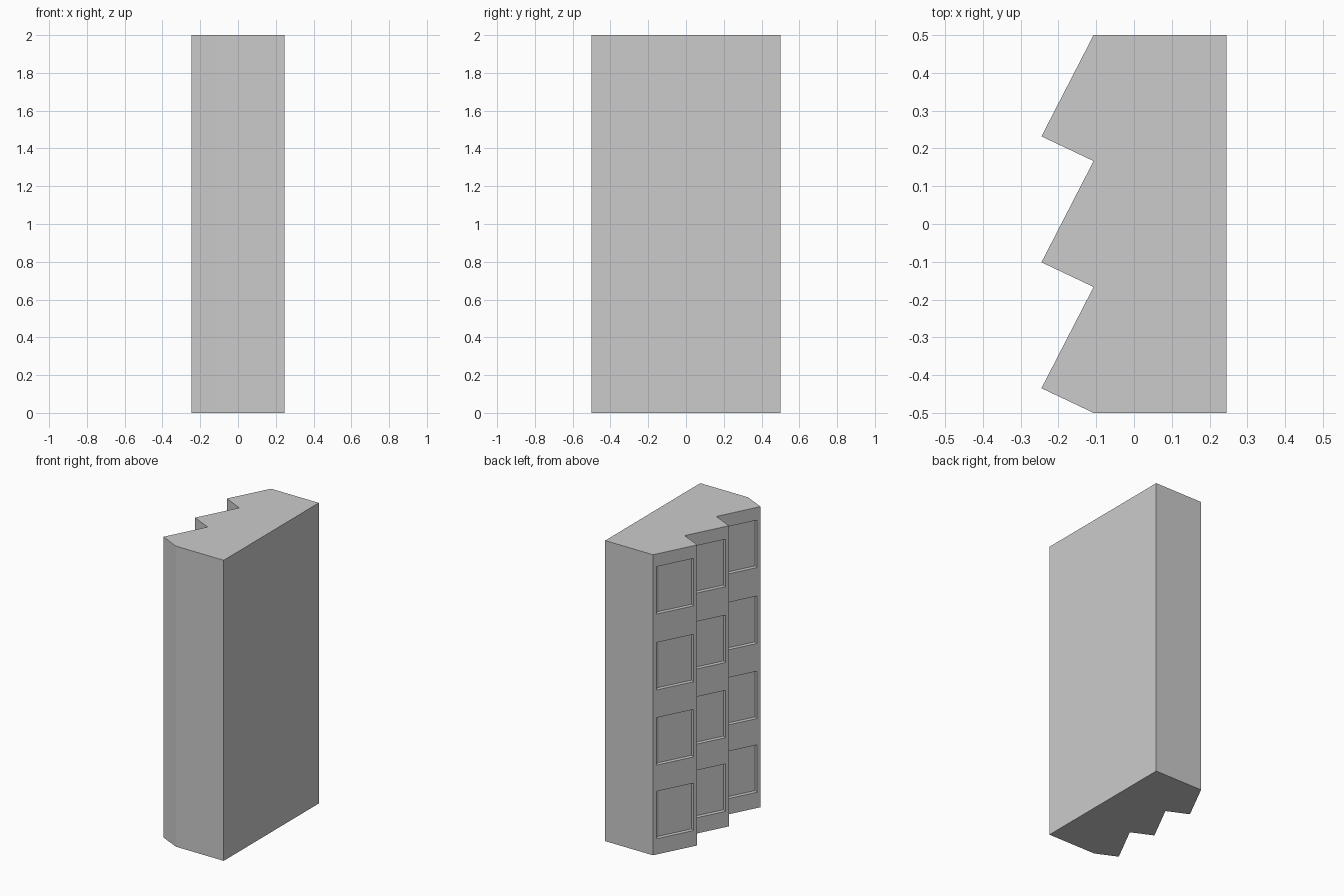
import bpy
import bmesh
from mathutils import Vector

cube = bpy.data.objects.get("Cube")
if cube:
    bpy.data.objects.remove(cube, do_unlink=True)

# Single concrete colour
grey = bpy.data.materials.new("concrete_grey")
grey.use_nodes = True
colour = (0.6, 0.6, 0.6, 1.0)
grey.diffuse_color = colour
grey.node_tree.nodes["Principled BSDF"].inputs["Base Color"].default_value = colour

HALF_X, WALL_X = 0.245, -0.107
BAYS, BAY = 3, 1 / 3
TIP = 0.268            # distance from the back of a bay to its tip
POST, RAIL, DEPTH = 0.034, 0.015, 0.026
WINDOWS = [(0.09, 0.435), (0.58, 0.925), (1.08, 1.425), (1.585, 1.93)]


def prism(bm, outline, z0, z1):
    """Extrude a flat outline from z0 to z1."""
    base = bm.faces.new([bm.verts.new((x, y, z0)) for x, y in outline])
    top = bmesh.ops.extrude_face_region(bm, geom=[base])["geom"]
    verts = [v for v in top if isinstance(v, bmesh.types.BMVert)]
    bmesh.ops.translate(bm, vec=(0, 0, z1 - z0), verts=verts)
    bmesh.ops.recalc_face_normals(bm, faces=bm.faces[:])


def add_object(name, bm):
    mesh = bpy.data.meshes.new(name)
    bm.to_mesh(mesh)
    bm.free()
    mesh.materials.append(grey)
    obj = bpy.data.objects.new(name, mesh)
    bpy.context.collection.objects.link(obj)
    return obj


def recess_window(bm, z0, z1):
    """Sink a pane into the long slanted side of a bay."""
    bm.normal_update()
    face = next(f for f in bm.faces if f.normal.x < -0.5 and f.normal.y > 0.2)
    inward = -face.normal.copy()
    bmesh.ops.inset_individual(bm, faces=[face], thickness=POST)
    middle = (z0 + z1) / 2
    for v in face.verts:
        v.co.z = z1 - RAIL if v.co.z > middle else z0 + RAIL
    pane = bmesh.ops.extrude_discrete_faces(bm, faces=[face])["faces"][0]
    bmesh.ops.translate(bm, vec=inward * DEPTH, verts=pane.verts[:])


# Main block
bm = bmesh.new()
prism(bm, [(WALL_X, -0.5), (HALF_X, -0.5), (HALF_X, 0.5), (WALL_X, 0.5)], 0, 2)
add_object("main_block", bm)

# Saw-tooth bays: solid bands alternating with window storeys
levels = [0] + [z for pair in WINDOWS for z in pair] + [2]
for bay in range(BAYS):
    back = 0.5 - bay * BAY
    outline = [(WALL_X, back), (-HALF_X, back - TIP), (WALL_X, back - BAY)]
    for i, (z0, z1) in enumerate(zip(levels, levels[1:])):
        bm = bmesh.new()
        prism(bm, outline, z0, z1)
        is_window = i % 2 == 1
        if is_window:
            recess_window(bm, z0, z1)
        kind = "window_unit" if is_window else "wall_band"
        add_object(f"{kind}_{bay + 1}_{i // 2 + 1}", bm)
